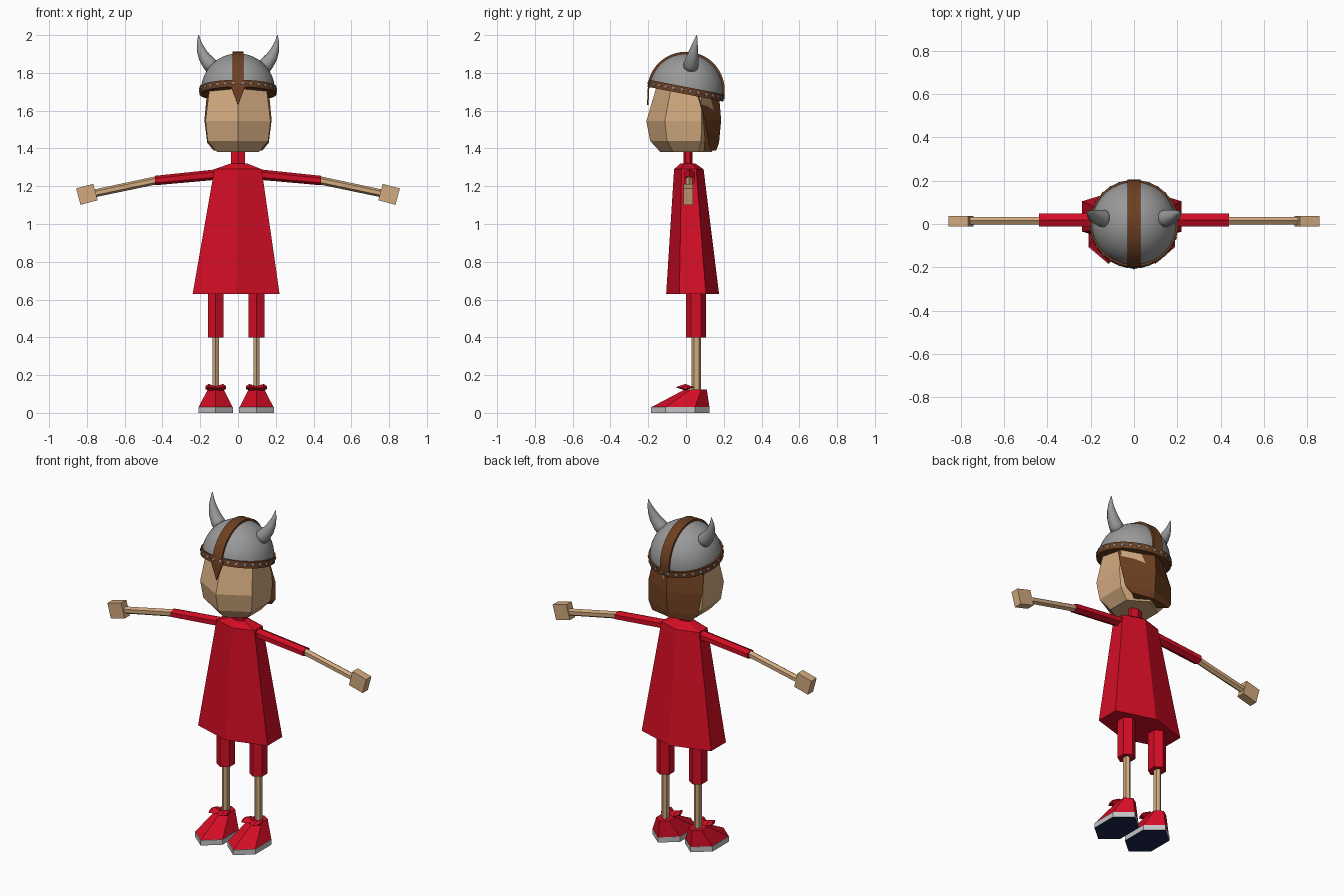
import bpy, bmesh
from math import sin, cos, pi, radians
from mathutils import Vector, Matrix

cube = bpy.data.objects.get("Cube")
if cube:
    bpy.data.objects.remove(cube, do_unlink=True)


def material(name, rgb):
    m = bpy.data.materials.new(name)
    m.use_nodes = True
    color = (*rgb, 1)
    m.diffuse_color = color
    m.node_tree.nodes["Principled BSDF"].inputs["Base Color"].default_value = color
    return m


RED = material("red cloth", (0.65, 0.004, 0.018))
SKIN = material("skin", (0.64, 0.40, 0.21))
BROWN = material("brown hair and leather", (0.155, 0.05, 0.015))
STEEL = material("grey metal", (0.32, 0.32, 0.32))
SOLE = material("pale sole", (0.55, 0.55, 0.55))
NAVY = material("navy tread", (0.012, 0.018, 0.07))


def finish(name, bm, mats, smooth=False):
    bmesh.ops.recalc_face_normals(bm, faces=bm.faces)
    mesh = bpy.data.meshes.new(name)
    bm.to_mesh(mesh)
    bm.free()
    for m in mats:
        mesh.materials.append(m)
    for p in mesh.polygons:
        p.use_smooth = smooth
    obj = bpy.data.objects.new(name, mesh)
    bpy.context.collection.objects.link(obj)
    return obj


def loft(name, rings, mat, smooth=False):
    """Skin a closed solid over a stack of equal-sized point rings."""
    bm = bmesh.new()
    rows = [[bm.verts.new(p) for p in ring] for ring in rings]
    n = len(rows[0])
    for a, b in zip(rows, rows[1:]):
        for i in range(n):
            j = (i + 1) % n
            bm.faces.new((a[i], a[j], b[j], b[i]))
    bm.faces.new(rows[0])
    bm.faces.new(rows[-1])
    return finish(name, bm, [mat], smooth)


def ring(center, u, v, n=6):
    c, u, v = Vector(center), Vector(u), Vector(v)
    return [c + u * cos(2 * pi * i / n + pi / 2) + v * sin(2 * pi * i / n + pi / 2) for i in range(n)]


def flat(x, y, z, half_x, half_y):
    """Horizontal hexagon with a corner towards the front."""
    return ring((x, y, z), (half_x / cos(pi / 6), 0, 0), (0, half_y, 0))


def upright(x, y, z, ry, rz, n=6):
    return ring((x, y, z), (0, ry, 0), (0, 0, rz), n)


# Dress and neck
MID = -0.01
loft("dress", [flat(MID, 0.035, 0.63, 0.23, 0.14),
               flat(0, 0.015, 1.29, 0.125, 0.078),
               flat(0.005, 0.01, 1.32, 0.045, 0.04)], RED)
loft("neck", [flat(0, 0.01, 1.31, 0.038, 0.024),
              flat(0, 0.01, 1.40, 0.038, 0.024)], RED)

# Head and hair
loft("head", [flat(0, 0, 1.38, 0.11, 0.135),
              flat(0, -0.01, 1.44, 0.16, 0.18),
              flat(0, -0.015, 1.545, 0.172, 0.195),
              flat(0, 0, 1.73, 0.15, 0.155),
              flat(0, 0, 1.82, 0.09, 0.09)], SKIN)
hair = [(1.39, 0.13, 0.135, 0.16), (1.43, 0.163, 0.12, 0.175),
        (1.55, 0.178, 0.10, 0.186), (1.74, 0.16, 0.045, 0.17)]
loft("hair", [[(-w, y, z), (0, back, z), (w, y, z), (0, 0.03, z)]
              for z, w, y, back in hair], BROWN)

# Arms and hands
for s, side in ((1, "left"), (-1, "right")):
    loft(side + "_sleeve", [upright(s * 0.08, 0.018, 1.265, 0.034, 0.028),
                            upright(s * 0.44, 0.018, 1.23, 0.034, 0.025)], RED)
    loft(side + "_forearm", [upright(s * 0.42, 0.016, 1.234, 0.02, 0.022),
                             upright(s * 0.78, 0.016, 1.158, 0.02, 0.021)], SKIN)
    bm = bmesh.new()
    bmesh.ops.create_cube(bm, size=1)
    bm.transform(Matrix.Translation((s * 0.80, 0.013, 1.157))
                 @ Matrix.Rotation(s * radians(15), 4, "Y")
                 @ Matrix.Diagonal((0.094, 0.05, 0.09, 1)))
    finish(side + "_hand", bm, [SKIN])

# Legs and shoes
for s, side in ((1, "left"), (-1, "right")):
    x = MID + s * 0.108
    loft(side + "_trouser", [flat(x, 0.053, 0.40, 0.042, 0.053),
                             flat(x, 0.053, 0.68, 0.042, 0.053)], RED)
    loft(side + "_shin", [flat(x, 0.055, 0.10, 0.017, 0.025),
                          flat(x, 0.055, 0.45, 0.017, 0.025)], SKIN)
    loft(side + "_shoe", [flat(x, -0.03, 0.03, 0.09, 0.154),
                          flat(x, 0.053, 0.125, 0.042, 0.057)], RED)
    sole = loft(side + "_sole", [flat(x, -0.03, 0, 0.092, 0.155),
                                 flat(x, -0.03, 0.031, 0.092, 0.155)], SOLE)
    sole.data.materials.append(NAVY)
    for p in sole.data.polygons:
        p.material_index = int(p.normal.z < -0.5)
    for d, lobe in ((1, "outer"), (-1, "inner")):
        loft(f"{side}_{lobe}_bow", [upright(x - d * 0.005, -0.005, 0.13, 0.02, 0.010, 4),
                                    upright(x + d * 0.038, -0.005, 0.136, 0.05, 0.017, 4),
                                    upright(x + d * 0.055, -0.005, 0.134, 0.02, 0.008, 4)], RED)

# Helmet, built level and then tipped back
TILT = Matrix.Translation((0, 0, 1.707)) @ Matrix.Rotation(radians(-11), 4, "X")
helmet = []


def turned(name, profile, mat, n=48, smooth=True):
    helmet.append(loft(name, [ring((0, 0, z), (r, 0, 0), (0, r, 0), n) for r, z in profile], mat, smooth))


R = 0.196
turned("helmet_dome", [(R * cos(a), R * sin(a)) for a in [pi / 2 * i / 14 * 0.995 for i in range(15)]], STEEL)
turned("helmet_rim", [(0.193, -0.02), (0.204, -0.02), (0.204, 0.018), (0.193, 0.018)], BROWN, smooth=False)

crest = []
for i in range(33):
    a = pi * i / 32
    crest.append([(w, -r * cos(a), r * sin(a)) for w, r in
                  ((-0.03, 0.185), (0.03, 0.185), (0.03, 0.205), (-0.03, 0.205))])
helmet.append(loft("helmet_crest", crest, BROWN))

helmet.append(loft("nose_guard", [[(-0.045, y, 0.0), (0.045, y, 0.0), (0, y + 0.017, -0.115)]
                                  for y in (-0.205, -0.197)], BROWN))

studs = bmesh.new()
COUNT = 28
for i in range(COUNT):
    a = 2 * pi * (i + 0.5) / COUNT
    place = Matrix.Rotation(a, 4, "Z") @ Matrix.Translation((0.204, 0, 0)) @ Matrix.Diagonal((0.5, 1, 1, 1))
    bmesh.ops.create_icosphere(studs, subdivisions=1, radius=0.011, matrix=place)
helmet.append(finish("rim_studs", studs, [STEEL]))

# Horns: bent tapering tubes
spine = [(0.125, 0.115, 0.042), (0.155, 0.148, 0.038), (0.18, 0.183, 0.031), (0.197, 0.222, 0.022),
         (0.206, 0.26, 0.012), (0.209, 0.299, 0.002)]
for s, side in ((1, "left"), (-1, "right")):
    rings = []
    for i, (x, z, r) in enumerate(spine):
        a, b = spine[max(i - 1, 0)], spine[min(i + 1, len(spine) - 1)]
        t = Vector((s * (b[0] - a[0]), 0, b[1] - a[1])).normalized()
        rings.append(ring((s * x, 0, z), (0, r, 0), (t.z * r, 0, -t.x * r), 16))
    helmet.append(loft(side + "_horn", rings, STEEL, True))

for part in helmet:
    part.data.transform(TILT)
